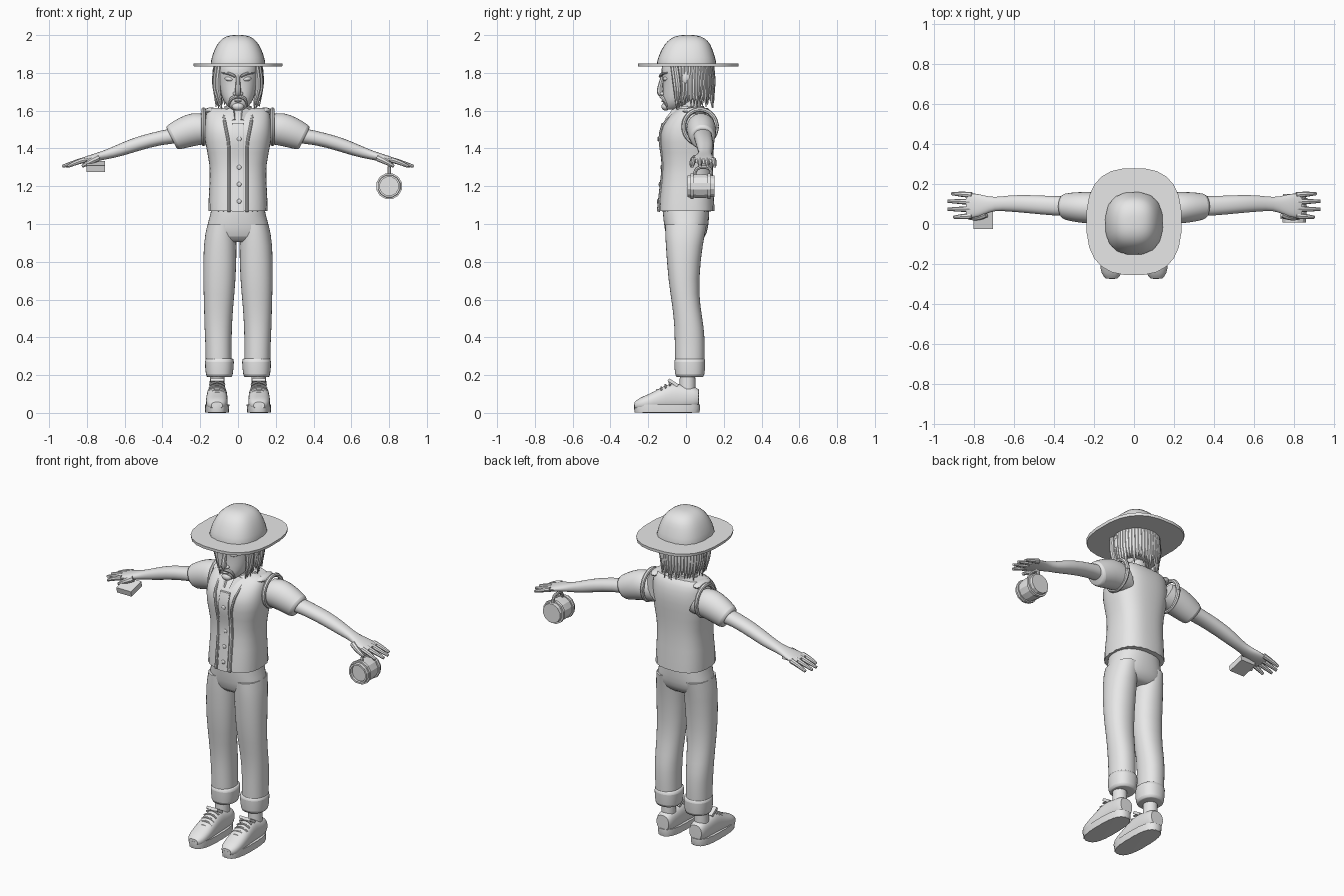
import bpy, bmesh, math, random
from mathutils import Matrix, Vector

random.seed(4)
if "Cube" in bpy.data.objects:
    bpy.data.objects.remove(bpy.data.objects["Cube"])

clay = bpy.data.materials.new("plain_grey")
clay.use_nodes = True
GREY = (0.8, 0.8, 0.8, 1)
clay.diffuse_color = GREY
clay.node_tree.nodes["Principled BSDF"].inputs["Base Color"].default_value = GREY


def finish(name, mesh, mirror=False, subdivide=0, angle=40):
    """Link a mesh as a named part with material, modifiers and shading."""
    part = bpy.data.objects.new(name, mesh)
    bpy.context.scene.collection.objects.link(part)
    mesh.materials.clear()
    mesh.materials.append(clay)
    bpy.ops.object.select_all(action="DESELECT")
    part.select_set(True)
    bpy.context.view_layer.objects.active = part
    bpy.ops.object.shade_smooth_by_angle(angle=math.radians(angle))
    if subdivide:
        part.modifiers.new("Smooth", "SUBSURF").levels = subdivide
        part.modifiers["Smooth"].render_levels = subdivide
    if mirror:
        part.modifiers.new("Mirror", "MIRROR")
    return part


def mesh_part(name, bm, **options):
    bmesh.ops.recalc_face_normals(bm, faces=bm.faces)
    mesh = bpy.data.meshes.new(name)
    bm.to_mesh(mesh)
    bm.free()
    return finish(name, mesh, **options)


def loft(name, rows, axis="z", sides=16, power=2, shear=0, subdivide=1, **options):
    """Skin superellipse rings; each row is (station, centre, centre, radius, radius)."""
    bm = bmesh.new()
    crease = bm.edges.layers.float.new("crease_edge")
    rings = []
    for station, cu, cv, ru, rv in rows:
        ring = []
        for i in range(sides):
            turn = math.tau * (i + 0.5) / sides
            c, s = math.cos(turn), math.sin(turn)
            u = ru * math.copysign(abs(c) ** (2 / power), c)
            v = rv * math.copysign(abs(s) ** (2 / power), s)
            along = station + shear * v
            point = {"z": (cu + u, cv + v, along),
                     "x": (along, cu + u, cv + v),
                     "y": (cu + u, along, cv + v)}[axis]
            ring.append(bm.verts.new(point))
        rings.append(ring)
    for low, high in zip(rings, rings[1:]):
        for i in range(sides):
            j = (i + 1) % sides
            bm.faces.new((low[i], low[j], high[j], high[i]))
    for ring in (rings[0], rings[-1]):
        for edge in bm.faces.new(ring).edges:
            edge[crease] = 0.8
    return mesh_part(name, bm, subdivide=subdivide, **options)


def tubes(name, paths, mirror=False, resolution=2):
    """Round tapered strands; each path point is (x, y, z, radius)."""
    curve = bpy.data.curves.new(name, "CURVE")
    curve.dimensions = "3D"
    curve.bevel_depth = 1
    curve.bevel_resolution = resolution
    curve.resolution_u = 4
    curve.use_fill_caps = True
    for path in paths:
        spline = curve.splines.new("NURBS")
        spline.points.add(len(path) - 1)
        for point, (x, y, z, radius) in zip(spline.points, path):
            point.co = (x, y, z, 1)
            point.radius = radius
        spline.order_u = min(3, len(path))
        spline.use_endpoint_u = True
    source = bpy.data.objects.new(name + "_source", curve)
    bpy.context.scene.collection.objects.link(source)
    graph = bpy.context.evaluated_depsgraph_get()
    mesh = bpy.data.meshes.new_from_object(source.evaluated_get(graph))
    bpy.data.objects.remove(source)
    return finish(name, mesh, mirror=mirror)


def solid(name, place, size, tilt=(0, 0, 0), shape="ball", **options):
    """Scaled ball or box."""
    bm = bmesh.new()
    if shape == "ball":
        bmesh.ops.create_uvsphere(bm, u_segments=16, v_segments=8, radius=1)
    else:
        bmesh.ops.create_cube(bm, size=2)
    rx, ry, rz = (Matrix.Rotation(math.radians(a), 4, k) for a, k in zip(tilt, "XYZ"))
    bm.transform(Matrix.Translation(place) @ rz @ ry @ rx @ Matrix.Diagonal((*size, 1)))
    return mesh_part(name, bm, **options)


# Hat
loft("hat_brim", [(1.833, 0, .012, .235, .267), (1.85, 0, .012, .238, .268)],
     sides=24, power=2.6, subdivide=0)
loft("hat_crown", [(1.84, 0, .003, .15, .163), (1.88, 0, .003, .143, .155),
                   (1.93, 0, .006, .125, .135), (1.97, 0, .01, .1, .112),
                   (1.995, 0, .01, .065, .07), (2, 0, .01, .025, .03)], power=2.5)

# Head and face
loft("head", [(1.605, 0, -.07, .03, .035), (1.62, 0, -.06, .052, .058),
              (1.65, 0, -.035, .08, .09), (1.7, 0, -.018, .096, .107),
              (1.76, 0, -.008, .108, .115), (1.82, 0, -.008, .113, .13),
              (1.86, 0, 0, .11, .12)], power=2.3)
loft("neck", [(1.5, 0, .035, .075, .075), (1.58, 0, .02, .062, .065),
              (1.68, 0, .015, .06, .06)])
tubes("nose", [[(0, -.12, 1.79, .01), (0, -.135, 1.74, .012), (0, -.142, 1.69, .018),
                (0, -.12, 1.68, .014)]])
solid("nostrils", (.015, -.124, 1.69), (.012, .014, .01), mirror=True)
solid("eyes", (.046, -.106, 1.768), (.026, .016, .013), tilt=(0, -8, 15), mirror=True)
tubes("eyebrows", [[(.014, -.138, 1.78, .007), (.045, -.13, 1.802, .01),
                    (.085, -.1, 1.8, .004)]], mirror=True)
tubes("moustache", [[(0, -.132, 1.674, .009), (.028, -.126, 1.672, .011),
                     (.045, -.11, 1.65, .008), (.05, -.1, 1.62, .003)]], mirror=True)
solid("lower_lip", (0, -.118, 1.65), (.02, .012, .006))
solid("goatee", (0, -.108, 1.622), (.032, .022, .022))
solid("ears", (.122, .005, 1.775), (.014, .025, .038), tilt=(-10, 0, 10), mirror=True)

# Hair hanging from under the hat
loft("hair_cap", [(1.68, 0, .035, .1, .085), (1.75, 0, .03, .117, .107),
                  (1.85, 0, .02, .118, .12)])
strands = []
for i in range(31):
    turn = math.radians(-32 + i * 244 / 30)
    c, s = math.cos(turn), math.sin(turn)
    flick = random.uniform(-.005, .012)
    strands.append([(.116 * c, .02 + .115 * s, 1.85, .014),
                    (.124 * c, .025 + .12 * s, 1.77, .016),
                    (.118 * c, .025 + .115 * s, 1.7, .014),
                    ((.105 + flick) * c, .025 + (.115 + flick) * s,
                     random.uniform(1.61, 1.66), .002)])
tubes("hair_strands", strands, resolution=1)
tubes("front_locks", [[(.095 + k, -.07 + k, 1.85, .014), (.112 + k, -.055 + k, 1.75, .016),
                       (.1 + k, -.05 + k, 1.68, .012), (.085 + k, -.05, 1.61 + k, .002)]
                      for k in (0, .013)], mirror=True)

# Vest body
torso = [(1.065, 0, .002, .16, .152), (1.2, 0, .005, .153, .14), (1.32, 0, .01, .147, .132),
         (1.44, 0, .005, .181, .147), (1.52, 0, .01, .178, .146),
         (1.59, 0, .032, .172, .108), (1.615, 0, .04, .15, .075)]
loft("vest", torso, sides=24, power=2.6)


def chest(z):
    """Depth of the vest front at a height."""
    for a, b in zip(torso, torso[1:]):
        if a[0] <= z <= b[0]:
            t = (z - a[0]) / (b[0] - a[0])
            return (a[2] - a[4]) * (1 - t) + (b[2] - b[4]) * t
    return torso[-1][2] - torso[-1][4]


heights = [1.065 + .047 * i for i in range(11)]
loft("shirt_placket", [(z, 0, chest(z) + .003, .033, .008) for z in heights], power=6)
tubes("vest_edges", [[(.047 + .02 * max(0, z - 1.42) / .1, chest(z) + .004, z, .008)
                      for z in heights] + [(.08, -.04, 1.6, .008), (.09, .04, 1.615, .007)]],
      mirror=True)
for i, z in enumerate((1.12, 1.21, 1.3, 1.45)):
    solid(f"button_{i + 1}", (.006, chest(z) - .006, z), (.012, .005, .012))
solid("collar_flaps", (.042, -.073, 1.575), (.026, .007, .042), tilt=(-32, 22, 20),
      shape="box", mirror=True)
loft("collar_band", [(1.57, 0, .022, .088, .085), (1.625, 0, .022, .074, .077)])
ring = [(.182, .075 + .088 * math.cos(a), 1.515 + .092 * math.sin(a), .012)
        for a in (math.tau * i / 20 for i in range(21))]
tubes("armhole_trim", [ring], mirror=True)
solid("shoulder_pads", (.143, .05, 1.597), (.034, .07, .02), mirror=True)

# Sleeves, arms and hands
loft("sleeves", [(.14, .078, 1.505, .075, .08), (.2, .08, 1.508, .082, .085),
                 (.27, .083, 1.49, .079, .077), (.35, .087, 1.455, .068, .066),
                 (.352, .087, 1.455, .056, .054)], axis="x", shear=.5, mirror=True)
loft("arms", [(.28, .088, 1.475, .05, .045), (.4, .09, 1.46, .05, .038),
              (.53, .1, 1.426, .046, .04), (.62, .103, 1.393, .042, .036),
              (.7, .1, 1.367, .032, .026), (.75, .094, 1.354, .05, .022),
              (.8, .092, 1.342, .064, .019), (.84, .092, 1.332, .06, .013)],
     axis="x", power=2.2, mirror=True)
fingers = []
for y, spread, reach in ((.145, .152, .91), (.11, .114, .93), (.074, .074, .93), (.04, .034, .9)):
    fingers.append([(.81, y, 1.34, .015), (.86, (y + spread) / 2, 1.327, .014),
                    (reach, spread, 1.305, .008)])
fingers.append([(.74, .05, 1.35, .018), (.785, .025, 1.33, .016), (.825, .03, 1.305, .008)])
tubes("fingers_and_thumbs", fingers, mirror=True)

# Mug hanging from the left hand
loft("mug", [(.15, .8, 1.2, .058, .058), (.08, .8, 1.2, .066, .066), (.008, .8, 1.2, .06, .06),
             (.008, .8, 1.2, .05, .05), (.13, .8, 1.2, .05, .05)],
     axis="y", sides=12, subdivide=0, angle=20)
for band, y in (("front", .025), ("back", .115)):
    loft("mug_band_" + band, [(y, .8, 1.2, .06, .06), (y, .8, 1.2, .07, .07),
                              (y + .016, .8, 1.2, .07, .07), (y + .016, .8, 1.2, .06, .06)],
         axis="y", sides=12, subdivide=0, angle=20)
tubes("mug_handle", [[(.8, .045, 1.26, .009), (.8, .05, 1.295, .009), (.8, .09, 1.302, .009),
                      (.8, .135, 1.295, .009), (.8, .135, 1.26, .009)]])

# Small box in the right hand
solid("small_box", (-.753, .03, 1.305), (.049, .052, .017), tilt=(14, 0, 0), shape="box")

# Trousers
loft("trouser_hips", [(1.1, 0, 0, .14, .125), (1.05, 0, 0, .147, .124),
                      (.98, 0, .002, .17, .118), (.93, 0, 0, .172, .104),
                      (.905, 0, 0, .12, .07)], sides=20, power=2.4)
loft("trouser_legs", [(1.0, .088, 0, .076, .115), (.9, .095, -.01, .091, .1),
                      (.7, .098, -.014, .088, .082), (.56, .103, .002, .078, .074),
                      (.45, .105, .018, .074, .08), (.35, .103, .02, .07, .081),
                      (.22, .102, .02, .07, .078)], power=2.2, mirror=True)
loft("trouser_cuffs", [(.19, .099, .02, .062, .068), (.19, .099, .02, .073, .08),
                       (.285, .098, .02, .081, .086), (.288, .098, .02, .07, .076)],
     power=2.3, mirror=True)

# Ankles and shoes
loft("ankles", [(.09, .11, .008, .042, .044), (.22, .11, .008, .04, .042)], mirror=True)
loft("shoe_soles", [(0, .111, -.1, .064, .174), (.045, .111, -.1, .066, .178)],
     sides=24, power=2.7, mirror=True)
loft("shoe_uppers", [(.068, .11, .08, .042, .045), (.045, .11, .08, .052, .062),
                     (-.02, .11, .08, .054, .068), (-.075, .111, .085, .055, .08),
                     (-.14, .112, .07, .058, .06), (-.2, .112, .055, .06, .043),
                     (-.25, .112, .045, .052, .034), (-.272, .112, .04, .03, .018)],
     axis="y", power=2.4, mirror=True)
solid("shoe_tongues", (.11, -.068, .16), (.036, .03, .008), tilt=(-32, 0, 0),
      shape="box", mirror=True)
laces = []
for i in range(5):
    y, z = -.085 - .022 * i, .166 - .014 * i
    laces.append([(.07, y, z - .02, .005), (.11, y - .004, z + .014, .006),
                  (.152, y, z - .02, .005)])
tubes("shoe_laces", laces, mirror=True)
